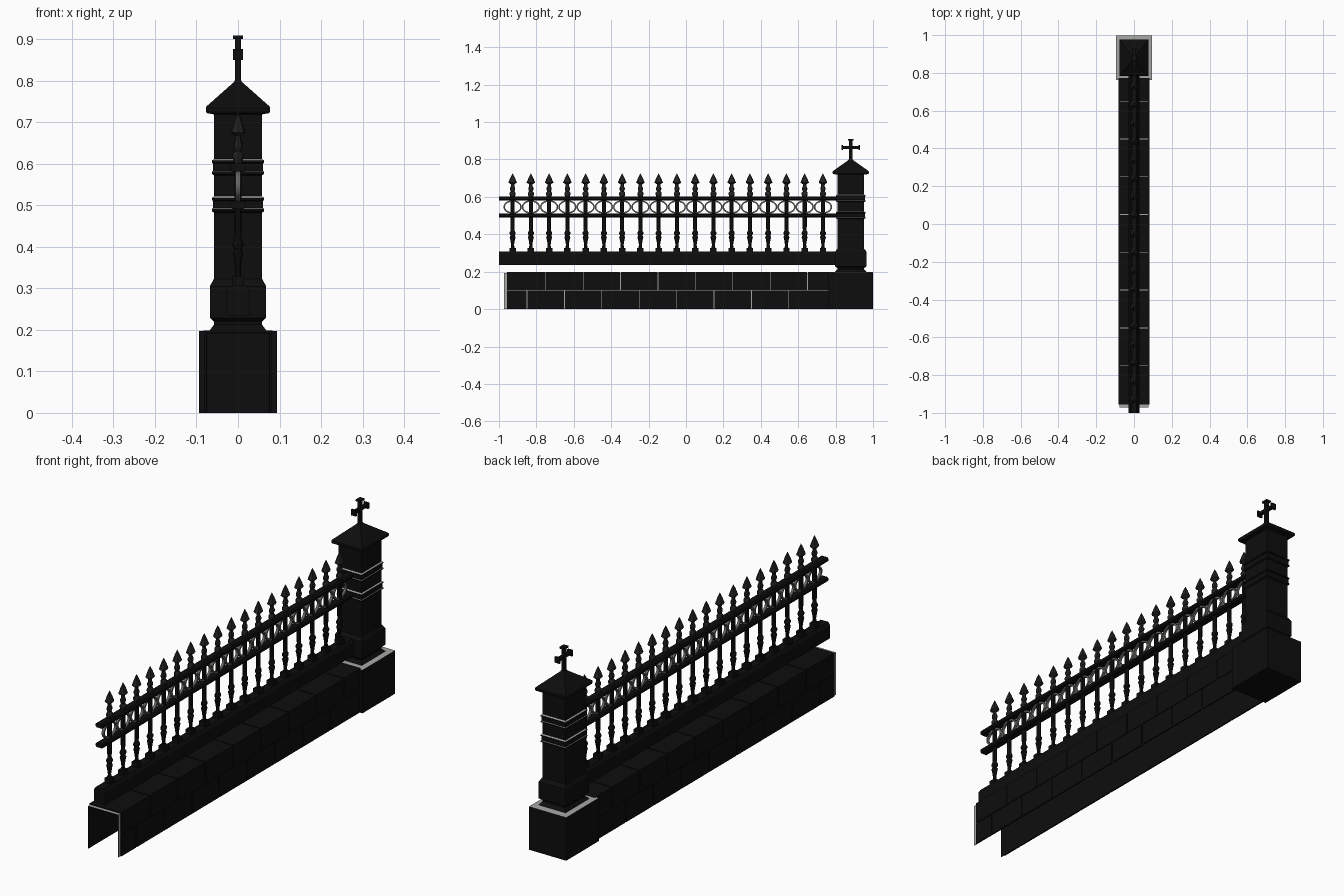
import bpy, bmesh, math

if "Cube" in bpy.data.objects:
    bpy.data.objects.remove(bpy.data.objects["Cube"])


def material(name, r, g, b):
    m = bpy.data.materials.new(name)
    m.diffuse_color = (r, g, b, 1)
    m.use_nodes = True
    m.node_tree.nodes["Principled BSDF"].inputs["Base Color"].default_value = m.diffuse_color
    return m


BLACK = material("black", 0.004, 0.004, 0.004)
DARK = material("dark grey iron", 0.016, 0.016, 0.016)
MID = material("mid grey", 0.13, 0.13, 0.12)
PALE = material("pale grey", 0.38, 0.38, 0.37)


def finish(bm, name, mats, smooth=False):
    bmesh.ops.recalc_face_normals(bm, faces=bm.faces)
    me = bpy.data.meshes.new(name)
    bm.to_mesh(me)
    bm.free()
    for m in mats:
        me.materials.append(m)
    ob = bpy.data.objects.new(name, me)
    bpy.context.collection.objects.link(ob)
    if smooth:
        bpy.ops.object.select_all(action='DESELECT')
        ob.select_set(True)
        bpy.context.view_layer.objects.active = ob
        bpy.ops.object.shade_smooth_by_angle(angle=math.radians(40))
    return ob


def box(bm, x0, x1, y0, y1, z0, z1):
    v = [bm.verts.new((x, y, z)) for x in (x0, x1) for y in (y0, y1) for z in (z0, z1)]
    quads = ((0, 1, 3, 2), (4, 6, 7, 5), (0, 4, 5, 1), (2, 3, 7, 6), (0, 2, 6, 4), (1, 5, 7, 3))
    return [bm.faces.new([v[i] for i in q]) for q in quads]


def lathe(bm, prof, n, cy, sx=0.8, turn=0.0, pale=()):
    """Stack n-sided rings of (radius, z); sections listed in pale get material 1."""
    rings = []
    for r, z in prof:
        rings.append([bm.verts.new((sx * r * math.cos(turn + 2 * math.pi * i / n),
                                    cy + r * math.sin(turn + 2 * math.pi * i / n), z))
                      for i in range(n)])
    for k, (a, b) in enumerate(zip(rings, rings[1:])):
        for i in range(n):
            f = bm.faces.new((a[i], a[(i + 1) % n], b[(i + 1) % n], b[i]))
            f.material_index = int(k in pale)
    bm.faces.new(rings[0])
    bm.faces.new(rings[-1])


PY = 0.881   # pillar centre
R2 = math.sqrt(2)


def square_stack(name, prof, pale=()):
    bm = bmesh.new()
    lathe(bm, [(h * R2, z) for h, z in prof], 4, PY, turn=math.pi / 4, pale=pale)
    return finish(bm, name, [BLACK, PALE])


# Pillar: base block with pale ledge, plinth, shaft with two mouldings
square_stack("pillar_base", [(0.118, 0), (0.118, 0.197), (0.086, 0.199)], pale=(1,))
square_stack("pillar_plinth", [(0.086, 0.198), (0.072, 0.213), (0.072, 0.220), (0.085, 0.229),
                               (0.085, 0.305), (0.073, 0.322)])


def moulding(z0, z1):
    return [(0.072, z0), (0.079, z0 + 0.004), (0.079, z0 + 0.009), (0.076, z0 + 0.011),
            (0.076, z1 - 0.011), (0.079, z1 - 0.009), (0.079, z1 - 0.004), (0.072, z1)]


square_stack("pillar_shaft", [(0.072, 0.318)] + moulding(0.482, 0.522) + moulding(0.572, 0.612)
             + [(0.072, 0.722)], pale=(3, 7, 11, 15))
# Cap and roof
square_stack("pillar_roof", [(0.072, 0.719), (0.094, 0.722), (0.097, 0.727), (0.097, 0.735),
                             (0.094, 0.739), (0.012, 0.797), (0.009, 0.802)])

# Cross finial with flared ends
bm = bmesh.new()
box(bm, -0.007, 0.007, PY - 0.009, PY + 0.009, 0.795, 0.902)
box(bm, -0.012, 0.012, PY - 0.015, PY + 0.015, 0.901, 0.909)
box(bm, -0.007, 0.007, PY - 0.042, PY + 0.042, 0.857, 0.871)
for s in (-1, 1):
    box(bm, -0.012, 0.012, PY + s * 0.045 - 0.004, PY + s * 0.045 + 0.004, 0.850, 0.877)
finish(bm, "cross_finial", [BLACK])

# Wall shell: open below and at the ends, mortar shows on the outside
W0, W1 = -0.972, 0.79
bm = bmesh.new()
for s in (-1, 1):
    fs = box(bm, s * 0.0755 - 0.001, s * 0.0755 + 0.001, W0, W1, 0, 0.193)
    fs[1 if s > 0 else 0].material_index = 1
fs = box(bm, -0.0765, 0.0765, W0, W1, 0.191, 0.194)
fs[5].material_index = 1
finish(bm, "wall_mortar", [BLACK, PALE])

# Stone blocks: plates on both sides in two staggered courses, slabs on top
G = 0.002


def course(shift):
    cuts = [-0.958] + [-0.95 + shift + 0.2 * i for i in range(10)
                       if -0.92 < -0.95 + shift + 0.2 * i < 0.74] + [0.775]
    return list(zip(cuts, cuts[1:]))


bm = bmesh.new()
for z0, z1, shift in ((0.0, 0.099, 0.1), (0.102, 0.1985, 0.0)):
    for a, b in course(shift):
        for x0, x1 in ((-0.081, -0.076), (0.076, 0.081)):
            box(bm, x0, x1, a + G, b - G, z0, z1)
for a, b in course(0.0):
    box(bm, -0.0805, 0.0805, a + G, b - G, 0.1935, 0.199)
finish(bm, "wall_blocks", [BLACK])


def rail(name, prof, y0, y1, mat):
    """Extrude an x-z outline along the fence."""
    bm = bmesh.new()
    f = bm.faces.new([bm.verts.new((x, y0, z)) for x, z in prof])
    ext = bmesh.ops.extrude_face_region(bm, geom=[f])["geom"]
    bmesh.ops.translate(bm, vec=(0, y1 - y0, 0), verts=[g for g in ext if isinstance(g, bmesh.types.BMVert)])
    bm.faces.ensure_lookup_table()
    return finish(bm, name, [mat])


# Lower beam with chamfered top, and the two upper rails
rail("lower_beam", [(-0.028, 0.235), (0.028, 0.235), (0.028, 0.293), (0.019, 0.307),
                    (-0.019, 0.307), (-0.028, 0.293)], -1.0, 0.83, BLACK)
for nm, zc in (("middle_rail", 0.501), ("upper_rail", 0.591)):
    h, w, c = 0.010, 0.019, 0.005
    rail(nm, [(-w + c, zc - h), (w - c, zc - h), (w, zc - h + c), (w, zc + h - c),
              (w - c, zc + h), (-w + c, zc + h), (-w, zc + h - c), (-w, zc - h + c)],
         -1.0, 0.83, BLACK)

# Balusters, spearheads and oval rings
balusters, spears, feet, rings = (bmesh.new() for _ in range(4))
for i in range(18):
    y = -0.927 + 0.0976 * i
    box(feet, -0.014, 0.014, y - 0.017, y + 0.017, 0.300, 0.328)
    lathe(balusters, [(0.010, 0.326), (0.008, 0.345), (0.012, 0.370), (0.016, 0.385), (0.011, 0.393),
                      (0.016, 0.402), (0.016, 0.410), (0.010, 0.420), (0.011, 0.440),
                      (0.011, 0.605)], 8, y)
    lathe(spears, [(0.012, 0.600), (0.016, 0.612), (0.016, 0.622), (0.010, 0.630), (0.014, 0.640),
                   (0.014, 0.648), (0.009, 0.658), (0.010, 0.668), (0.023, 0.676),
                   (0.012, 0.703), (0.001, 0.724)], 8, y)
    # oval ring with square section
    n = 24
    loops = []
    for k in range(n):
        a = 2 * math.pi * k / n
        loops.append([rings.verts.new((x, y + (0.049 + d) * math.cos(a), 0.546 + (0.036 + d) * math.sin(a)))
                      for x, d in ((-0.006, -0.008), (0.006, -0.008), (0.006, 0), (-0.006, 0))])
    for k in range(n):
        p, q = loops[k], loops[(k + 1) % n]
        for j in range(4):
            rings.faces.new((p[j], p[(j + 1) % 4], q[(j + 1) % 4], q[j]))
finish(feet, "baluster_feet", [BLACK])
finish(balusters, "balusters", [BLACK], smooth=True)
finish(spears, "spearheads", [DARK], smooth=True)
finish(rings, "oval_rings", [MID], smooth=True)
